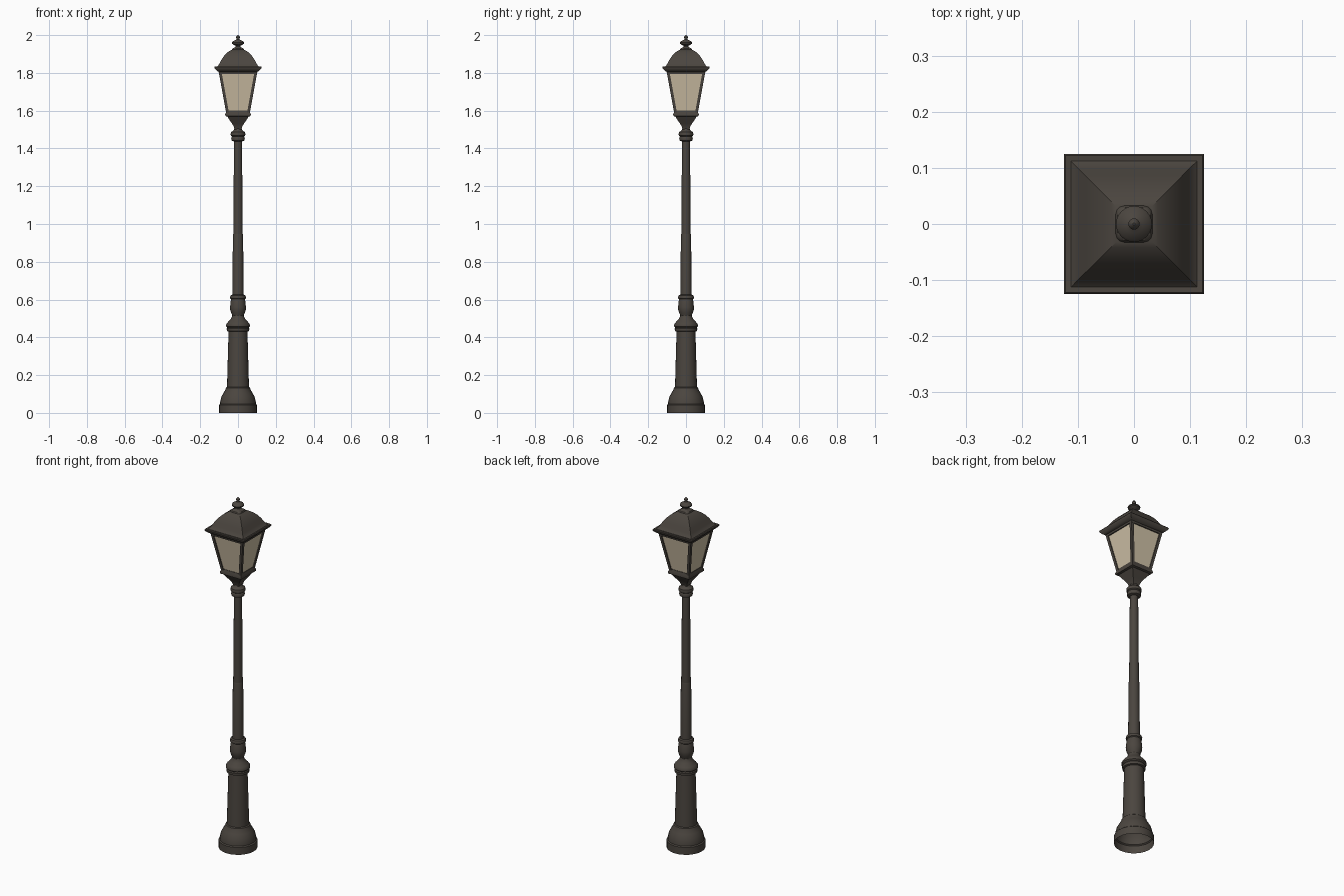
import bpy, bmesh, math
from mathutils import Vector

if "Cube" in bpy.data.objects:
    bpy.data.objects.remove(bpy.data.objects["Cube"])

def material(name, rgb):
    m = bpy.data.materials.new(name)
    m.diffuse_color = (*rgb, 1)
    m.use_nodes = True
    m.node_tree.nodes["Principled BSDF"].inputs["Base Color"].default_value = m.diffuse_color
    return m

IRON = material("dark iron", (0.07, 0.06, 0.05))
GLASS = material("warm glass", (0.62, 0.53, 0.38))

def finish(name, bm, mat, angle=35):
    bmesh.ops.recalc_face_normals(bm, faces=bm.faces)
    me = bpy.data.meshes.new(name)
    bm.to_mesh(me)
    bm.free()
    ob = bpy.data.objects.new(name, me)
    bpy.context.collection.objects.link(ob)
    me.materials.append(mat)
    bpy.ops.object.select_all(action='DESELECT')
    ob.select_set(True)
    bpy.context.view_layer.objects.active = ob
    bpy.ops.object.shade_smooth_by_angle(angle=math.radians(angle))
    return ob

def ring_shape(kind, r):
    # round section, square section, or square with cut corners
    if kind == "round":
        return [(r * math.cos(a), r * math.sin(a)) for a in (i * math.tau / 24 for i in range(24))]
    if kind == "square":
        return [(r, r), (-r, r), (-r, -r), (r, -r)]
    pts = []
    for q in range(4):
        for k in range(4):
            a = q * math.pi / 2 + k * math.pi / 6
            cx, cy = [(1, 1), (-1, 1), (-1, -1), (1, -1)][q]
            pts.append((r * (.55 * cx + .45 * math.cos(a)), r * (.55 * cy + .45 * math.sin(a))))
    return pts

def loft(name, kind, profile, mat=IRON, bottom=True, top=True, angle=35):
    bm = bmesh.new()
    rings = [[bm.verts.new((x, y, z)) for x, y in ring_shape(kind, r)] for r, z in profile]
    n = len(rings[0])
    for a, b in zip(rings, rings[1:]):
        for i in range(n):
            bm.faces.new((a[i], a[(i + 1) % n], b[(i + 1) % n], b[i]))
    if bottom:
        bm.faces.new(rings[0])
    if top:
        bm.faces.new(rings[-1])
    return finish(name, bm, mat, angle)

# Pedestal and its collar, open underneath
loft("pedestal", "round", [
    (.101, 0), (.101, .042), (.095, .047), (.094, .06), (.088, .085), (.077, .105),
    (.068, .12), (.064, .133), (.058, .137), (.056, .22), (.050, .43),
    (.059, .433), (.060, .447), (.056, .452), (.063, .458), (.063, .468),
    (.056, .478), (.040, .495), (.031, .51), (.030, .52)], bottom=False)

# Baluster between pedestal and shaft
loft("baluster", "round", [
    (.030, .515), (.036, .53), (.041, .545), (.042, .56), (.038, .595), (.036, .602),
    (.041, .606), (.042, .615), (.039, .622), (.030, .626)])

# Stepped shaft
loft("lower_shaft", "round", [(.030, .62), (.027, .94), (.0245, .95)])
loft("upper_shaft", "round", [(.025, .94), (.021, 1.45)])

# Collar under the lantern
loft("lantern_collar", "round", [
    (.022, 1.437), (.034, 1.442), (.036, 1.45), (.034, 1.461), (.032, 1.464), (.038, 1.468),
    (.039, 1.477), (.037, 1.486), (.028, 1.492), (.021, 1.50), (.019, 1.51)])

# Square flare and lower rim of the lantern
loft("lantern_base", "square", [
    (.018, 1.50), (.022, 1.515), (.032, 1.532), (.046, 1.552), (.056, 1.568),
    (.067, 1.572), (.068, 1.58), (.063, 1.592), (.062, 1.60)])

# Glass panes
loft("glass_panes", "square", [(.058, 1.59), (.097, 1.81)], GLASS, False, False)

# Corner posts: sloped square bars
def corner_post(name, sx, sy):
    bm = bmesh.new()
    ends = []
    for h, z in ((.063, 1.59), (.104, 1.815)):
        lo, hi = h - .015, h
        ends.append([bm.verts.new((sx * x, sy * y, z))
                     for x, y in ((lo, lo), (hi, lo), (hi, hi), (lo, hi))])
    a, b = ends
    for i in range(4):
        bm.faces.new((a[i], a[(i + 1) % 4], b[(i + 1) % 4], b[i]))
    bm.faces.new(a)
    bm.faces.new(b)
    finish(name, bm, IRON)

for i, (sx, sy) in enumerate(((1, 1), (-1, 1), (-1, -1), (1, -1))):
    corner_post(f"corner_post_{i + 1}", sx, sy)

# Top rail of the frame, and the domed square roof with its overhanging rim
loft("top_rail", "square", [(.1005, 1.795), (.104, 1.815)])
loft("roof", "square", [
    (.103, 1.805), (.113, 1.812), (.123, 1.822), (.125, 1.83), (.122, 1.834), (.112, 1.832),
    (.106, 1.837), (.097, 1.852), (.085, 1.874), (.073, 1.891), (.058, 1.907),
    (.042, 1.918), (.032, 1.923)])

# Finial: rounded square cap, stem, knob and tip
loft("finial_cap", "rounded", [(.033, 1.915), (.033, 1.922), (.029, 1.929), (.018, 1.934), (.013, 1.94)])
loft("finial", "round", [
    (.013, 1.932), (.012, 1.943), (.022, 1.948), (.031, 1.954), (.032, 1.96), (.028, 1.966),
    (.016, 1.973), (.009, 1.977), (.009, 1.984), (.010, 1.99), (.007, 1.996), (.002, 2.0)])
